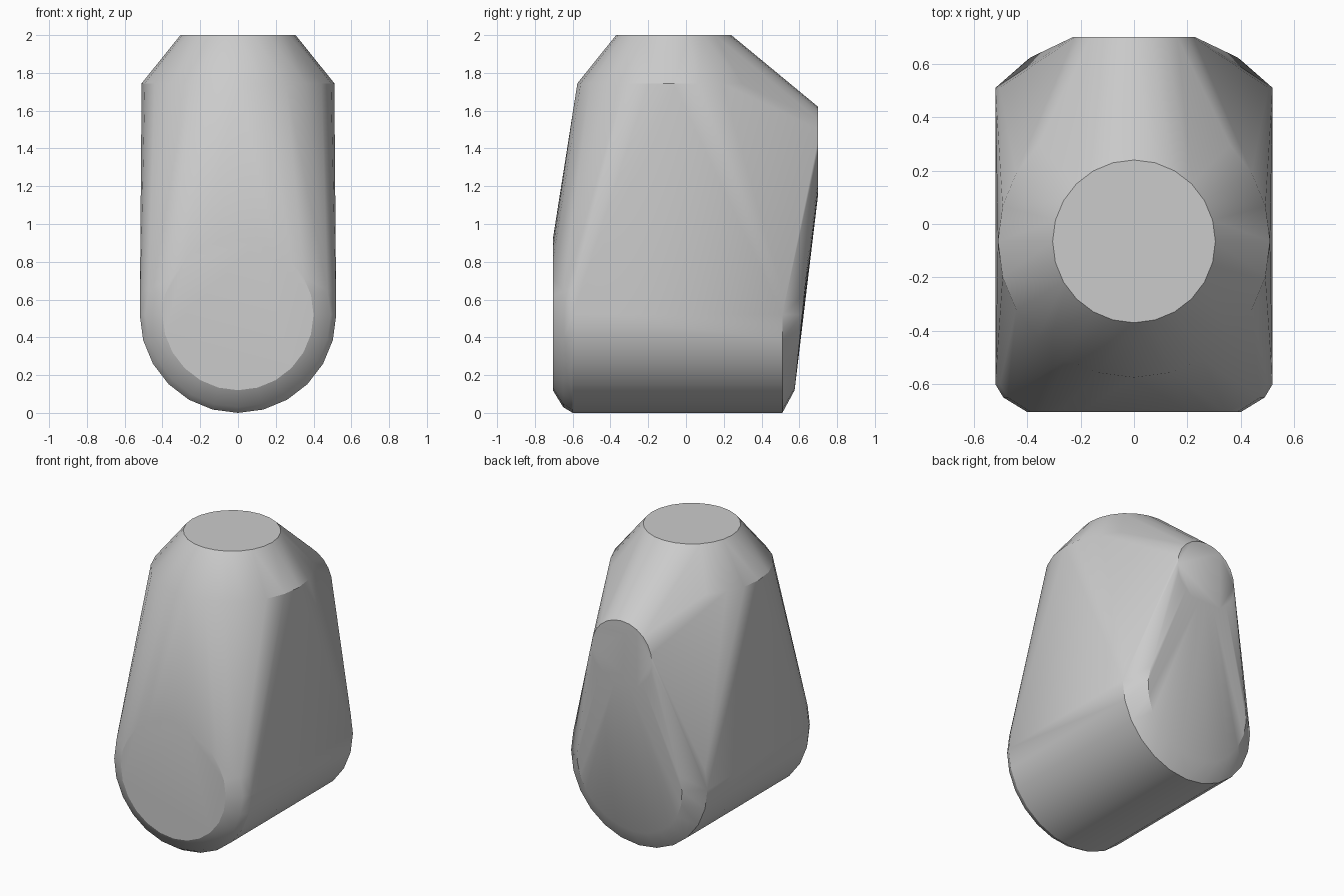
import bpy, bmesh, math

old = bpy.data.objects.get("Cube")
if old:
    bpy.data.objects.remove(old, do_unlink=True)

grey = bpy.data.materials.new("plain grey")
grey.use_nodes = True
colour = (0.6, 0.6, 0.6, 1)
grey.diffuse_color = colour
grey.node_tree.nodes["Principled BSDF"].inputs["Base Color"].default_value = colour

bm = bmesh.new()


def flat_ring(radius, z, y=-0.065, sides=24):
    """Horizontal ring around the vertical axis of the top."""
    for i in range(sides):
        a = math.tau * i / sides
        bm.verts.new((radius * math.cos(a), y + radius * math.sin(a), z))


def upright_ring(radius, y, z, sides=24, lean=0.0):
    """Ring facing front or back; lean moves it back as it rises."""
    for i in range(sides):
        a = math.tau * i / sides
        h = radius * math.sin(a)
        bm.verts.new((radius * math.cos(a), y + lean * h, z + h))


# Tapered round top
flat_ring(0.305, 2.0)
flat_ring(0.51, 1.745)

# Rounded lower barrel, lying front to back, with bevelled ends
for radius, y in ((0.40, -0.705), (0.49, -0.65), (0.52, -0.60), (0.52, 0.51)):
    upright_ring(radius, y, 0.52)
upright_ring(0.40, 0.615, 0.52, lean=0.1)

# Raised pad at the top of the back
upright_ring(0.23, 0.70, 1.39)
upright_ring(0.20, 0.69, 1.42)

# Wrap everything in one convex skin and merge its flat areas
hull = bmesh.ops.convex_hull(bm, input=bm.verts[:])
loose = {g for g in hull["geom_interior"] + hull["geom_unused"]
         if isinstance(g, bmesh.types.BMVert)}
bmesh.ops.delete(bm, geom=list(loose), context='VERTS')
bmesh.ops.dissolve_limit(bm, angle_limit=math.radians(0.5),
                         verts=bm.verts[:], edges=bm.edges[:])
bmesh.ops.recalc_face_normals(bm, faces=bm.faces[:])

mesh = bpy.data.meshes.new("body_shell")
bm.to_mesh(mesh)
bm.free()
mesh.materials.append(grey)
body = bpy.data.objects.new("body_shell", mesh)
bpy.context.collection.objects.link(body)

# Smooth curves, crisp edges
bpy.ops.object.select_all(action='DESELECT')
body.select_set(True)
bpy.context.view_layer.objects.active = body
bpy.ops.object.shade_smooth_by_angle(angle=math.radians(30))
